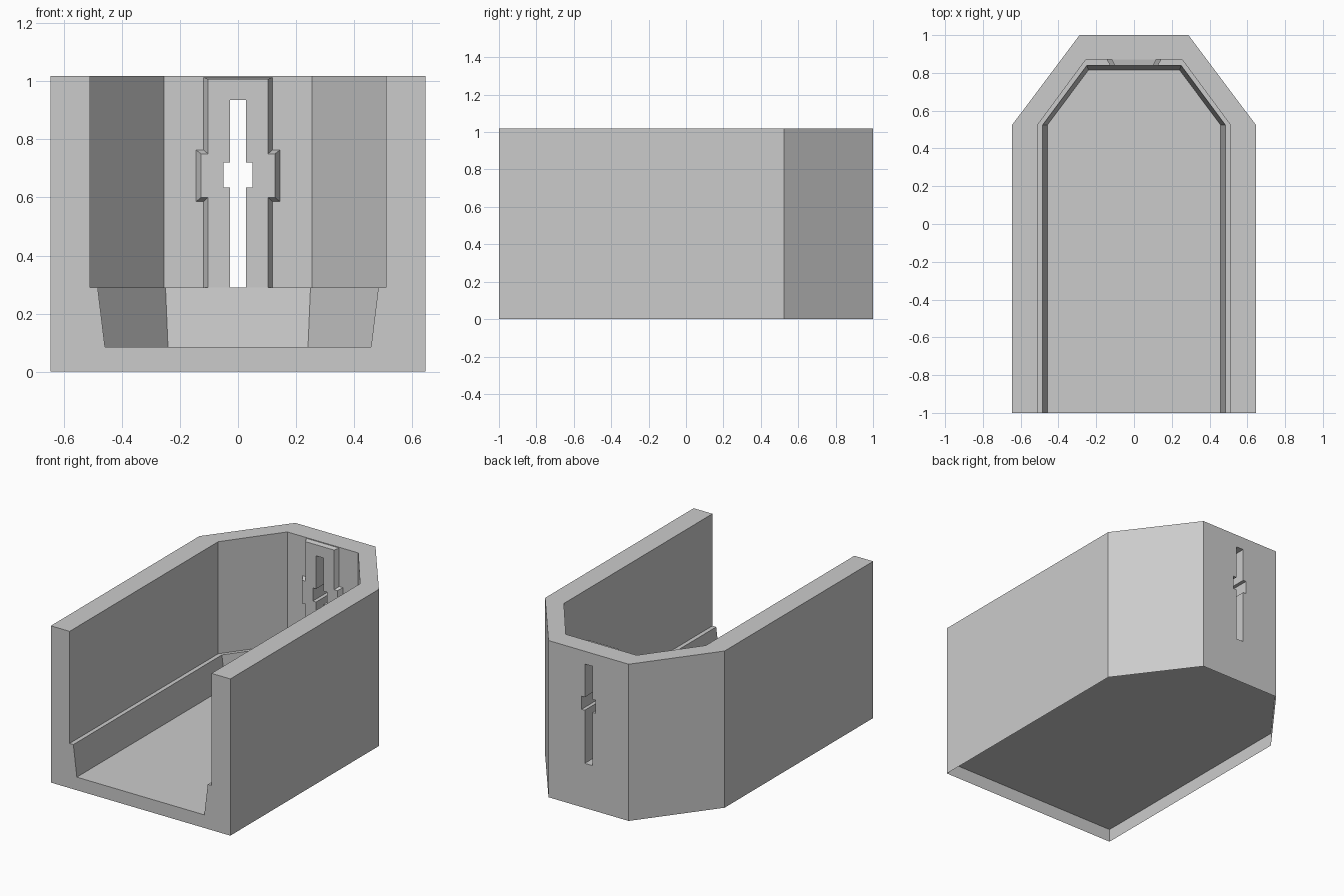
import bpy, bmesh

if "Cube" in bpy.data.objects:
    bpy.data.objects.remove(bpy.data.objects["Cube"])

TOP, FLOOR, LEDGE = 1.018, 0.085, 0.29


def mirror(half):
    """Complete a symmetric outline from its +x half."""
    return half + [(-a, b) for a, b in reversed(half)]


def loft(name, sections):
    """Solid skinned through rings of 3D points with equal counts."""
    bm = bmesh.new()
    rings = [[bm.verts.new(p) for p in s] for s in sections]
    n = len(rings[0])
    for a, b in zip(rings, rings[1:]):
        for i in range(n):
            j = (i + 1) % n
            bm.faces.new((a[i], a[j], b[j], b[i]))
    bm.faces.new(rings[0][::-1])
    bm.faces.new(rings[-1])
    bmesh.ops.recalc_face_normals(bm, faces=bm.faces)
    me = bpy.data.meshes.new(name)
    bm.to_mesh(me)
    bm.free()
    ob = bpy.data.objects.new(name, me)
    bpy.context.collection.objects.link(ob)
    return ob


def plan(side, back_x, back_y, front, z):
    half = [(side, front), (side, 0.525), (back_x, back_y)]
    return [(x, y, z) for x, y in mirror(half)]


def upright(half, y):
    return [(x, y, z) for x, z in mirror(half)]


def combine(target, tool, operation):
    tool.hide_render = True
    mod = target.modifiers.new(tool.name, 'BOOLEAN')
    mod.operation, mod.solver, mod.object = operation, 'EXACT', tool
    bpy.context.view_layer.objects.active = target
    bpy.ops.object.modifier_apply(modifier=mod.name)
    bpy.data.objects.remove(tool)


# Six-sided outer block
body = loft("tray_body", [plan(0.645, 0.288, 1, -1, z) for z in (0, TOP)])

# Wide upper cavity and tapered lower cavity, both open at the front
upper = loft("upper_cavity", [plan(0.51, 0.255, 0.87, -1.1, z) for z in (LEDGE, 1.2)])
lower = loft("lower_cavity", [plan(0.458, 0.241, 0.815, -1.1, FLOOR),
                              plan(0.4856, 0.2504, 0.842, -1.1, LEDGE + 0.02)])
combine(body, upper, 'DIFFERENCE')
combine(body, lower, 'DIFFERENCE')

# Bevelled cross-shaped boss on the inside of the back wall
boss_front = [(0.103, 0.25), (0.103, 0.6), (0.127, 0.6), (0.127, 0.75),
              (0.103, 0.75), (0.103, 1.007)]
boss_base = [(0.118, 0.25), (0.118, 0.586), (0.144, 0.586), (0.144, 0.763),
             (0.118, 0.763), (0.118, 1.013)]
boss = loft("back_boss", [upright(boss_front, 0.84), upright(boss_base, 0.87),
                          upright(boss_base, 0.92)])
combine(body, boss, 'UNION')

# Cross-shaped slot right through the back wall
slot_half = [(0.027, LEDGE), (0.027, 0.635), (0.05, 0.635), (0.05, 0.72),
             (0.027, 0.72), (0.027, 0.935)]
slot = loft("slot_cutter", [upright(slot_half, y) for y in (0.7, 1.1)])
combine(body, slot, 'DIFFERENCE')

# Open underside: thin skirt below a recessed bottom at floor level
bm = bmesh.new()
bm.from_mesh(body.data)
bottom = [f for f in bm.faces if all(v.co.z < 0.001 for v in f.verts)]
bmesh.ops.delete(bm, geom=bottom, context='FACES')
rim = plan(0.645, 0.288, 1, -1, FLOOR) + plan(0.458, 0.241, 0.815, -1, FLOOR)[::-1]
under = bm.faces.new([bm.verts.new(p) for p in rim])
under.normal_update()
if under.normal.z > 0:
    under.normal_flip()
bm.to_mesh(body.data)
bm.free()
